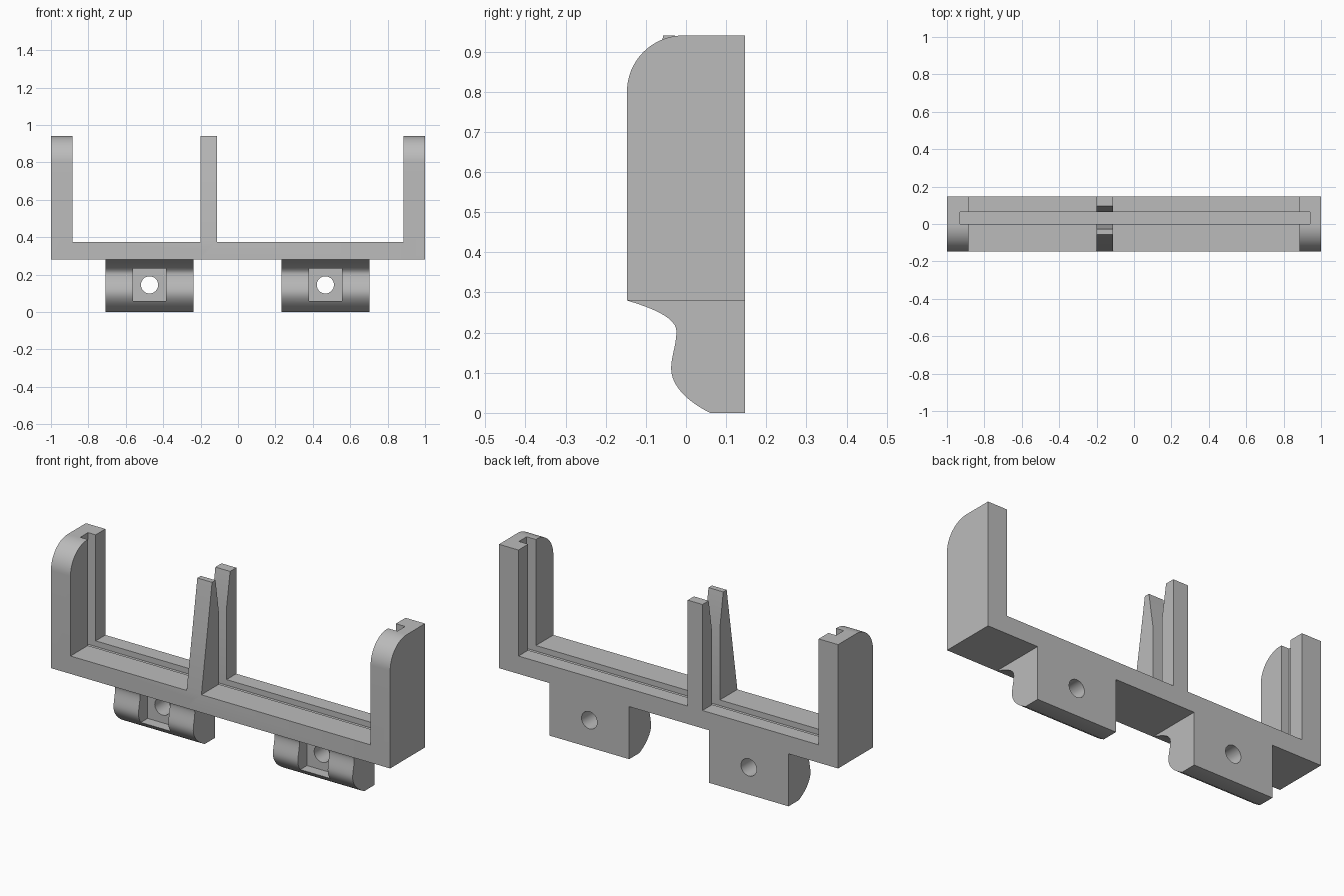
import bpy, bmesh, math
from mathutils import Vector
from mathutils.geometry import interpolate_bezier

cube = bpy.data.objects.get("Cube")
if cube:
    bpy.data.objects.remove(cube, do_unlink=True)

GREY = (0.5, 0.5, 0.5, 1)
mat = bpy.data.materials.new("plain grey")
mat.use_nodes = True
mat.diffuse_color = GREY
mat.node_tree.nodes["Principled BSDF"].inputs["Base Color"].default_value = GREY

BACK, FRONT = 0.147, -0.147
BASE, FLOOR, TOP = 0.28, 0.375, 0.94
SLOT = (0.0, 0.065)


def extrude_x(name, profile, x0, x1):
    """Solid from a (y, z) profile swept between two x positions."""
    bm = bmesh.new()
    face = bm.faces.new([bm.verts.new((x0, y, z)) for y, z in profile])
    res = bmesh.ops.extrude_face_region(bm, geom=[face])
    verts = [v for v in res["geom"] if isinstance(v, bmesh.types.BMVert)]
    bmesh.ops.translate(bm, verts=verts, vec=(x1 - x0, 0, 0))
    bmesh.ops.recalc_face_normals(bm, faces=bm.faces)
    mesh = bpy.data.meshes.new(name)
    bm.to_mesh(mesh)
    bm.free()
    mesh.materials.append(mat)
    obj = bpy.data.objects.new(name, mesh)
    bpy.context.collection.objects.link(obj)
    return obj


def box(name, x0, x1, y0, y1, z0, z1):
    return extrude_x(name, [(y0, z0), (y1, z0), (y1, z1), (y0, z1)], x0, x1)


def combine(obj, tool, operation):
    """Apply a boolean and remove the tool."""
    mod = obj.modifiers.new("boolean", 'BOOLEAN')
    mod.operation, mod.object, mod.solver = operation, tool, 'EXACT'
    graph = bpy.context.evaluated_depsgraph_get()
    mesh = bpy.data.meshes.new_from_object(obj.evaluated_get(graph))
    obj.modifiers.clear()
    obj.data = mesh
    bpy.data.objects.remove(tool, do_unlink=True)


def smooth(obj):
    bpy.ops.object.select_all(action='DESELECT')
    obj.select_set(True)
    bpy.context.view_layer.objects.active = obj
    bpy.ops.object.shade_smooth_by_angle(angle=math.radians(30))


# Frame: base rail with a rounded wall at each end
frame = box("frame", -0.95, 0.95, FRONT, BACK, BASE, FLOOR)
R = 0.14
arc = [(FRONT + R - R * math.cos(a), TOP - R + R * math.sin(a))
       for a in (math.pi / 2 * i / 20 for i in range(21))]
wall = [(BACK, TOP), (BACK, BASE), (FRONT, BASE)] + arc
for x0, x1 in ((-1, -0.885), (0.885, 1)):
    combine(frame, extrude_x("wall", wall, x0, x1), 'UNION')

# Middle divider with a sloping front
divider = [(FRONT, FLOOR), (FRONT, BASE), (BACK, BASE), (BACK, TOP), (-0.057, TOP)]
combine(frame, extrude_x("divider", divider, -0.2, -0.113), 'UNION')

# Panel slot through everything, flared at the top of the divider
combine(frame, box("slot", -0.93, 0.94, *SLOT, FLOOR - 0.03, 1.1), 'DIFFERENCE')
flare = [(SLOT[0], 0.76), (SLOT[1], 0.76), (0.095, TOP), (0.095, 1), (-0.028, 1), (-0.028, TOP)]
combine(frame, extrude_x("flare", flare, -0.3, 0), 'DIFFERENCE')
smooth(frame)

# Mounting feet: curved front, square pocket and screw hole
CURVES = (((-0.147, 0.28), (-0.08, 0.26), (-0.02, 0.235), (-0.024, 0.2)),
          ((-0.024, 0.2), (-0.024, 0.17), (-0.037, 0.14), (-0.037, 0.11)),
          ((-0.037, 0.11), (-0.037, 0.07), (0, 0.03), (0.06, 0)))
foot_profile = [(BACK, 0), (BACK, BASE)]
for i, curve in enumerate(CURVES):
    pts = interpolate_bezier(*[Vector(p) for p in curve], 12)
    foot_profile += [(p.x, p.y) for p in pts[min(i, 1):]]

for name, x in (("right_foot", -0.473), ("left_foot", 0.467)):
    foot = extrude_x(name, foot_profile, x - 0.235, x + 0.235)
    combine(foot, box("pocket", x - 0.088, x + 0.088, -0.3, 0.04, 0.058, 0.233), 'DIFFERENCE')
    bpy.ops.mesh.primitive_cylinder_add(vertices=32, radius=0.046, depth=1,
                                        location=(x, 0, 0.145), rotation=(math.pi / 2, 0, 0))
    drill = bpy.context.object
    drill.data.materials.append(mat)
    combine(foot, drill, 'DIFFERENCE')
    smooth(foot)
